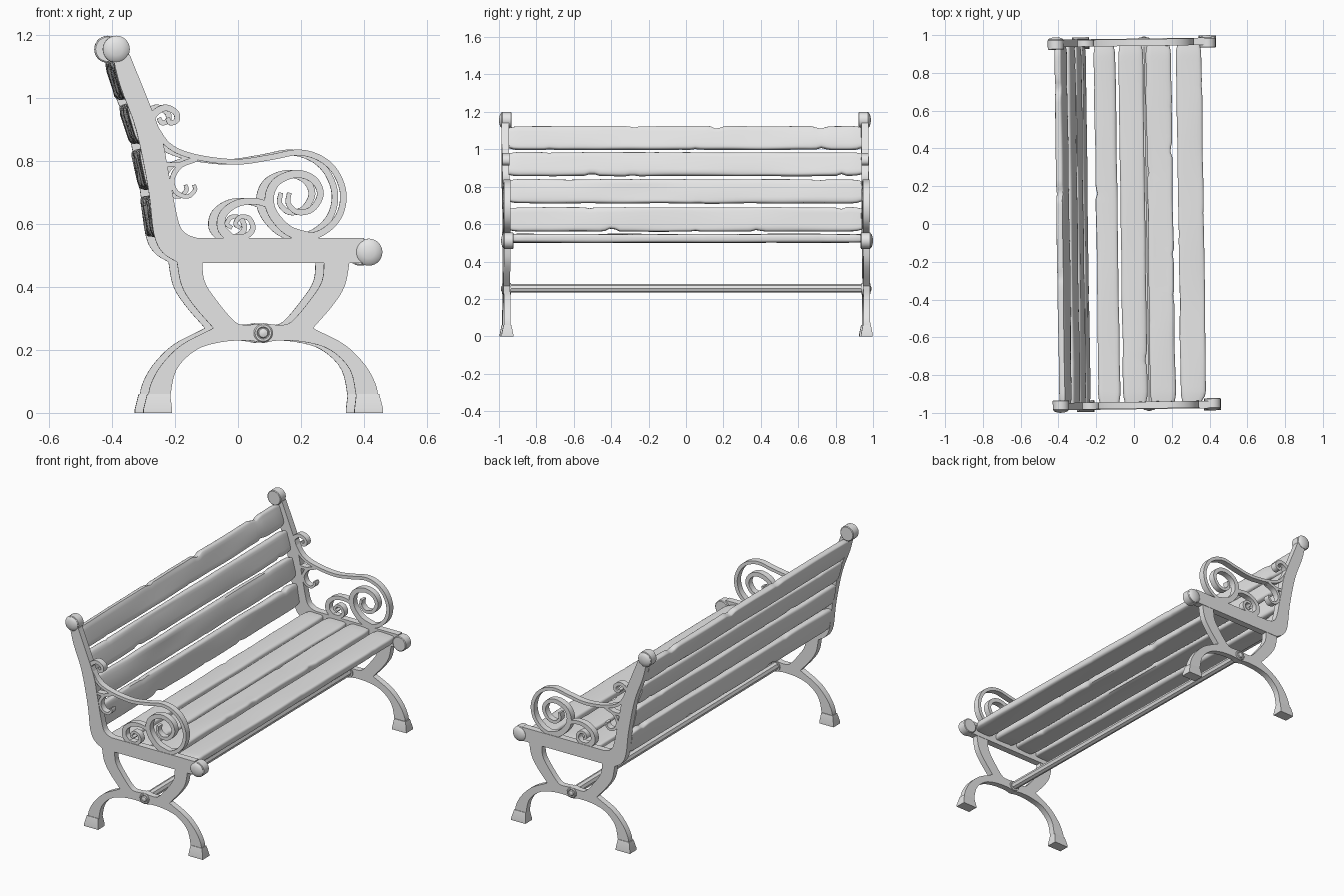
import bpy, bmesh, math
from mathutils import Vector, noise

cube = bpy.data.objects.get("Cube")
if cube:
    bpy.data.objects.remove(cube)

grey = bpy.data.materials.new("plain_grey")
grey.use_nodes = True
grey.diffuse_color = (0.8, 0.8, 0.8, 1)
grey.node_tree.nodes["Principled BSDF"].inputs["Base Color"].default_value = (0.8, 0.8, 0.8, 1)

TWIST = 0.014     # the bench stands slightly turned
SHIFT = -0.0135
MID = 0.08        # symmetry line of the legs


def loft(name, rings, mirror=True, angle=35):
    """Skin a list of closed rings, cap both ends, optionally copy to the other end."""
    bm = bmesh.new()
    loops = [[bm.verts.new(p) for p in ring] for ring in rings]
    for a, b in zip(loops, loops[1:]):
        for i in range(len(a)):
            j = (i + 1) % len(a)
            bm.faces.new((a[i], a[j], b[j], b[i]))
    bm.faces.new(loops[0][::-1])
    bm.faces.new(loops[-1])
    bmesh.ops.recalc_face_normals(bm, faces=bm.faces)
    mesh = bpy.data.meshes.new(name)
    bm.to_mesh(mesh)
    bm.free()
    mesh.materials.append(grey)
    obj = bpy.data.objects.new(name, mesh)
    bpy.context.collection.objects.link(obj)
    obj.location.x = SHIFT
    obj.rotation_euler.z = TWIST
    if mirror:
        mod = obj.modifiers.new("other_end", 'MIRROR')
        mod.use_axis = (False, True, False)
    bpy.ops.object.select_all(action='DESELECT')
    obj.select_set(True)
    bpy.context.view_layer.objects.active = obj
    bpy.ops.object.shade_smooth_by_angle(angle=math.radians(angle))
    return obj


def smooth(pts, steps=5):
    """Catmull-Rom curve through the points."""
    p = [Vector(q) for q in pts]
    p = [p[0] * 2 - p[1]] + p + [p[-1] * 2 - p[-2]]
    out = []
    for a, b, c, d in zip(p, p[1:], p[2:], p[3:]):
        for k in range(steps):
            t = k / steps
            out.append(0.5 * (2 * b + (c - a) * t + (2 * a - 5 * b + 4 * c - d) * t ** 2
                              + (3 * b - a - 3 * c + d) * t ** 3))
    return out + [p[-2]]


def plate(name, outline, y0, y1):
    return loft(name, [[(x, y, z) for x, z in outline] for y in (y0, y1)])


def ribbon(name, pts, w0, w1, y0=-0.978, y1=-0.942):
    """Flat iron strip bent along a path, tapering from w0 to w1."""
    path = smooth(pts)
    rings = []
    for i, p in enumerate(path):
        d = (path[min(i + 1, len(path) - 1)] - path[max(i - 1, 0)]).normalized()
        n = Vector((-d.y, d.x)) * (w0 + (w1 - w0) * i / (len(path) - 1)) / 2
        a, b = p + n, p - n
        rings.append([(a.x, y0, a.y), (b.x, y0, b.y), (b.x, y1, b.y), (a.x, y1, a.y)])
    return loft(name, rings)


def turned(name, x, z, profile, sides=28, mirror=True):
    """Round part about the y direction; profile holds (y, radius) pairs."""
    turn = [math.tau * i / sides for i in range(sides)]
    return loft(name, [[(x + r * math.cos(a), y, z + r * math.sin(a)) for a in turn]
                       for y, r in profile], mirror)


def slat(name, x, z, width, thick, tilt, seed):
    """Worn board along y; tilt turns its width from x toward z."""
    half, stations, sides = 0.943, 70, 20
    u = Vector((math.cos(tilt), 0, math.sin(tilt)))
    v = Vector((-math.sin(tilt), 0, math.cos(tilt)))
    rings = []
    for k in range(stations + 1):
        y = -half + 2 * half * k / stations
        end = min(k, stations - k)
        trim = (0.88, 0.97)[end] if end < 2 else 1
        ring = []
        for i in range(sides):
            a = math.tau * (i + 0.5) / sides
            c, s = math.cos(a), math.sin(a)
            side = math.copysign(1, c)
            wear = 0.004 * noise.noise(Vector((y * 4, side * 9, seed * 7)))
            nick = max(0, noise.noise(Vector((y * 9, side * 5, seed * 3))) - 0.4) * 0.05
            ripple = 0.004 * noise.noise(Vector((y * 2, c * 2 + s, seed * 5)))
            du = math.copysign(abs(c) ** 0.35, c) * (width / 2 * trim + wear - nick)
            dv = math.copysign(abs(s) ** 0.5, s) * thick / 2 * trim + ripple
            ragged = 0.006 * noise.noise(Vector((c * 4, seed, y))) if end == 0 else 0
            ring.append(Vector((x, y + ragged, z)) + u * du + v * dv)
        rings.append(ring)
    return loft(name, rings, mirror=False, angle=50)


# Back post and seat rail in one casting
back_edge = smooth([(-0.40, 1.14), (-0.375, 1.04), (-0.324, 0.9), (-0.285, 0.71),
                    (-0.268, 0.57), (-0.24, 0.51), (-0.19, 0.477)], 4)
front_edge = smooth([(-0.13, 0.556), (-0.165, 0.57), (-0.19, 0.61), (-0.222, 0.77),
                     (-0.25, 0.9), (-0.345, 1.14)], 4)
plate("back_post_and_seat_rail",
      [tuple(p) for p in back_edge] + [(0.40, 0.477), (0.40, 0.556)]
      + [tuple(p) for p in front_edge], -0.981, -0.942)

# Crossed curved legs: one half outline, reflected about the middle
half_leg = (smooth([(0, 0.285), (0.05, 0.28), (0.09, 0.29), (0.15, 0.36),
                    (0.187, 0.42), (0.194, 0.49)], 4)
            + smooth([(0.276, 0.49), (0.26, 0.406), (0.222, 0.343), (0.159, 0.27)], 4)
            + smooth([(0.165, 0.266), (0.26, 0.216), (0.324, 0.152), (0.358, 0.09), (0.367, 0.04)], 4)
            + smooth([(0.298, 0.04), (0.276, 0.137), (0.213, 0.2), (0.133, 0.225),
                      (0.05, 0.23), (0, 0.222)], 4))
outline = [(MID + p.x, p.y) for p in half_leg]
outline += [(MID - p.x, p.y) for p in half_leg[-2:0:-1]]
plate("curved_legs", outline, -0.979, -0.944)

# Flared feet
for side, label in ((-1, "back_foot"), (1, "front_foot")):
    rings = []
    for z, a, b, d in ((0, 0.29, 0.381, 0.031), (0.012, 0.29, 0.381, 0.031), (0.06, 0.296, 0.369, 0.021)):
        rings.append([(MID + side * x, -0.961 + y, z)
                      for x, y in ((a, -d), (b, -d), (b, d), (a, d))])
    loft(label, rings)

# Round knobs at the top of the back and the front of the seat
knob = [(-0.928, 0.039), (-0.931, 0.043), (-0.977, 0.043), (-0.980, 0.040),
        (-0.982, 0.040), (-0.988, 0.033), (-0.992, 0.02), (-0.994, 0.006)]
turned("back_knob", -0.387, 1.156, knob)
turned("seat_knob", 0.416, 0.511, knob)

# Arm scrolls
ribbon("armrest", [(-0.27, 0.92), (-0.22, 0.85), (-0.14, 0.815), (-0.01, 0.798), (0.1, 0.812),
                   (0.19, 0.828), (0.26, 0.81), (0.31, 0.765), (0.335, 0.695), (0.32, 0.625),
                   (0.27, 0.575), (0.2, 0.553)], 0.016, 0.022)
ribbon("large_scroll", [(0.23, 0.556), (0.16, 0.58), (0.11, 0.635), (0.1, 0.69), (0.125, 0.737),
                        (0.185, 0.76), (0.24, 0.742), (0.262, 0.695), (0.235, 0.648), (0.19, 0.638),
                        (0.16, 0.665), (0.163, 0.7)], 0.034, 0.014)
ribbon("small_scroll", [(0.11, 0.655), (0.06, 0.672), (0, 0.667), (-0.045, 0.635), (-0.053, 0.59),
                        (-0.025, 0.556)], 0.018, 0.03)
ribbon("small_scroll_curl", [(-0.03, 0.56), (0.02, 0.56), (0.047, 0.585), (0.035, 0.618),
                             (0.005, 0.622), (-0.008, 0.6), (0.008, 0.588)], 0.02, 0.012)
ribbon("upper_curl", [(-0.285, 0.92), (-0.262, 0.955), (-0.23, 0.97), (-0.198, 0.955), (-0.195, 0.93),
                      (-0.215, 0.922), (-0.225, 0.938)], 0.024, 0.014)
ribbon("lower_curl", [(-0.14, 0.805), (-0.185, 0.785), (-0.21, 0.74), (-0.195, 0.7), (-0.16, 0.688),
                      (-0.137, 0.708), (-0.14, 0.725)], 0.018, 0.012)
ribbon("lower_brace", [(-0.235, 0.79), (-0.19, 0.79), (-0.13, 0.806)], 0.016, 0.012)

# Stretcher bar and its rosettes
turned("stretcher_bar", MID, 0.256, [(-0.965, 0.023), (0.965, 0.023)], 8, mirror=False)
turned("rosette", MID, 0.254, [(-0.938, 0.03), (-0.982, 0.03), (-0.986, 0.026), (-0.986, 0.02),
                               (-0.983, 0.017), (-0.988, 0.014), (-0.991, 0.005)], 20)

# Seat boards
for i, (x, w) in enumerate(((0.316, 0.135), (0.154, 0.135), (0.008, 0.13), (-0.13, 0.115))):
    slat(f"seat_slat_{i + 1}", x, 0.524, w, 0.046, 0, i + 1.3)

# Back boards, following the curve of the post
for i, (x, z, lean) in enumerate(((-0.362, 1.06, 0.3), (-0.318, 0.92, 0.28),
                                  (-0.283, 0.775, 0.22), (-0.257, 0.625, 0.15))):
    slat(f"back_slat_{i + 1}", x, z, 0.128, 0.042, math.pi / 2 + lean, i + 8.6)
